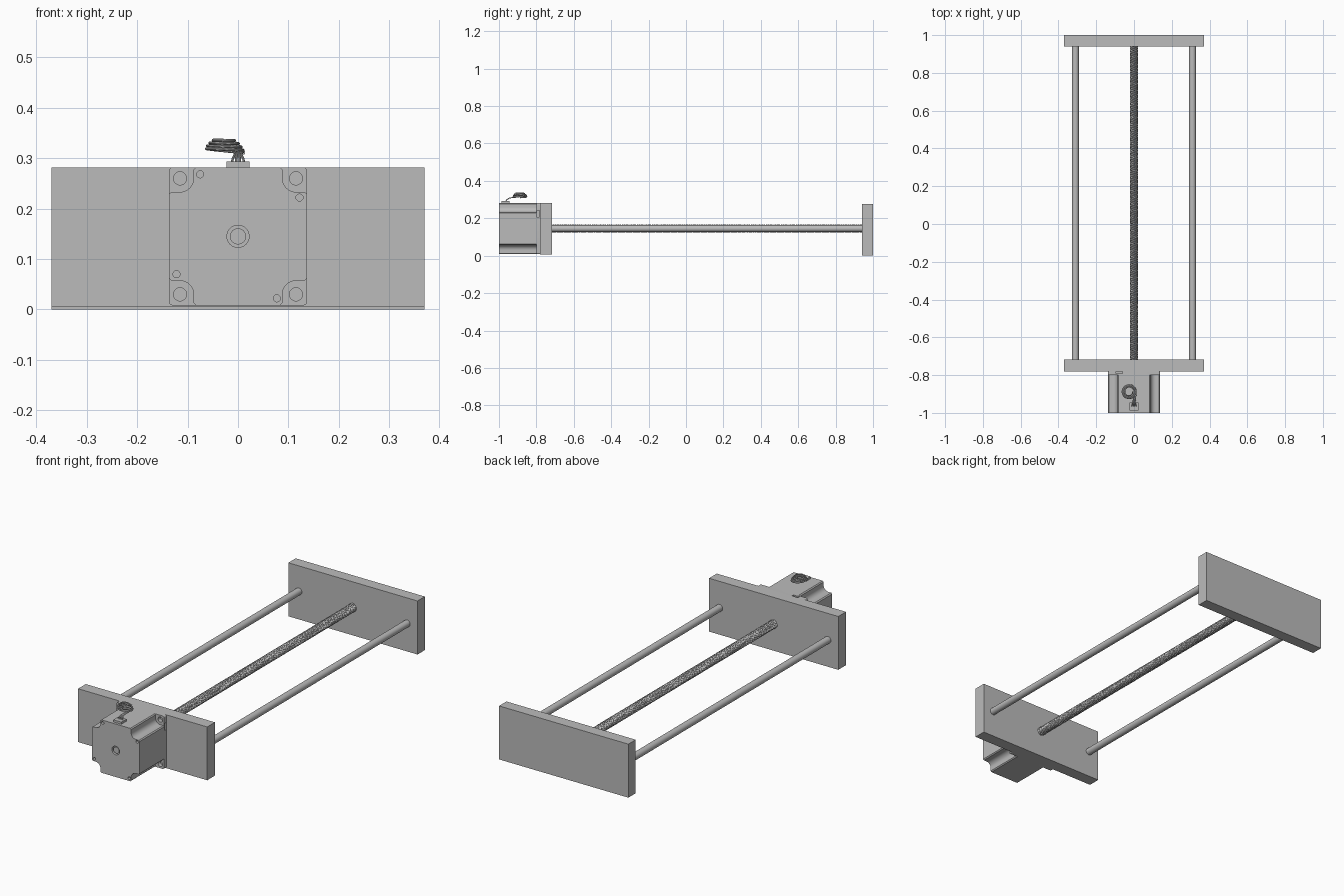
import bpy, bmesh
from math import sin, cos, pi, radians
from mathutils import Matrix, Vector

if "Cube" in bpy.data.objects:
    bpy.data.objects.remove(bpy.data.objects["Cube"])

grey = bpy.data.materials.new("plain grey")
grey.use_nodes = True
grey.diffuse_color = (0.5, 0.5, 0.5, 1)
grey.node_tree.nodes["Principled BSDF"].inputs["Base Color"].default_value = (0.5, 0.5, 0.5, 1)

AXIS_Z = 0.145      # height of motor shaft, screw and rods
PLATE_FRONT, PLATE_BACK = -0.717, 0.94


def finish(obj, smooth=True):
    bpy.ops.object.select_all(action='DESELECT')
    obj.select_set(True)
    bpy.context.view_layer.objects.active = obj
    if smooth:
        bpy.ops.object.shade_smooth_by_angle(angle=radians(35))
    return obj


def from_bmesh(name, bm, smooth=True):
    bmesh.ops.recalc_face_normals(bm, faces=bm.faces)
    mesh = bpy.data.meshes.new(name)
    bm.to_mesh(mesh)
    bm.free()
    mesh.materials.append(grey)
    obj = bpy.data.objects.new(name, mesh)
    bpy.context.collection.objects.link(obj)
    return finish(obj, smooth)


def box(name, low, high):
    low, high = Vector(low), Vector(high)
    bm = bmesh.new()
    bmesh.ops.create_cube(bm, size=1)
    bmesh.ops.scale(bm, vec=high - low, verts=bm.verts)
    bmesh.ops.translate(bm, vec=(low + high) / 2, verts=bm.verts)
    return from_bmesh(name, bm, False)


def cylinder(name, x, z, radius, y0, y1, sides=32):
    bm = bmesh.new()
    place = Matrix.Translation((x, (y0 + y1) / 2, z)) @ Matrix.Rotation(pi / 2, 4, 'X')
    bmesh.ops.create_cone(bm, cap_ends=True, segments=sides, radius1=radius,
                          radius2=radius, depth=y1 - y0, matrix=place)
    return from_bmesh(name, bm)


def extrude_outline(name, outline, y0, y1):
    bm = bmesh.new()
    face = bm.faces.new([bm.verts.new((x, y0, z + AXIS_Z)) for x, z in outline])
    new = bmesh.ops.extrude_face_region(bm, geom=[face])["geom"]
    bmesh.ops.translate(bm, vec=(0, y1 - y0, 0),
                        verts=[v for v in new if isinstance(v, bmesh.types.BMVert)])
    return from_bmesh(name, bm)


def four_corners(quarter):
    points, out = list(quarter), []
    for _ in range(4):
        out += points
        points = [(-z, x) for x, z in points]
    return out


def arc(cx, cz, radius, start, end, steps=8):
    angles = [radians(start + (end - start) * i / steps) for i in range(steps + 1)]
    return [(cx + radius * cos(a), cz + radius * sin(a)) for a in angles]


def cut(target, cutters):
    for cutter in cutters:
        mod = target.modifiers.new("cut", 'BOOLEAN')
        mod.object, mod.solver = cutter, 'EXACT'
        cutter.hide_render = True
        bpy.context.view_layer.objects.active = target
        bpy.ops.object.modifier_apply(modifier=mod.name)
        bpy.data.objects.remove(cutter)
    finish(target)


def tube(name, points, radius):
    curve = bpy.data.curves.new(name, 'CURVE')
    curve.dimensions = '3D'
    curve.bevel_depth, curve.bevel_resolution = radius, 2
    curve.use_fill_caps = True
    spline = curve.splines.new('POLY')
    spline.points.add(len(points) - 1)
    for p, co in zip(spline.points, points):
        p.co = (*co, 1)
    curve.materials.append(grey)
    obj = bpy.data.objects.new(name, curve)
    bpy.context.collection.objects.link(obj)
    finish(obj, False)
    bpy.ops.object.convert(target='MESH')
    return finish(bpy.context.object)


# End plates
box("motor_plate", (-0.37, -0.78, 0.006), (0.37, PLATE_FRONT, 0.282))
box("end_plate", (-0.37, PLATE_BACK, 0), (0.37, 1, 0.277))

# Guide rods
for side, x in (("right", -0.31), ("left", 0.31)):
    cylinder(side + "_guide_rod", x, AXIS_Z, 0.018, PLATE_FRONT, PLATE_BACK)

# Four-start lead screw: a toothed section swept along a twist
STARTS, PER_TOOTH, LEAD, STEPS = 4, 6, 0.04, 14
tooth = [0.022, 0.022, 0.022, 0.0185, 0.0185, 0.0185]
count = STARTS * PER_TOOTH
rings = int((PLATE_BACK - PLATE_FRONT) / LEAD * STEPS)
bm = bmesh.new()
previous = None
for k in range(rings + 1):
    y = PLATE_FRONT + (PLATE_BACK - PLATE_FRONT) * k / rings
    twist = 2 * pi * (y - PLATE_FRONT) / LEAD
    # Counter-rotate the vertices so that the mesh columns stay straight
    ring = []
    for i in range(count):
        a = 2 * pi * i / count
        phase = ((a - twist) / (2 * pi) * STARTS) % 1
        r = tooth[int(phase * PER_TOOTH + 1e-6) % PER_TOOTH]
        ring.append(bm.verts.new((r * cos(a), y, AXIS_Z + r * sin(a))))
    if previous:
        for i in range(count):
            j = (i + 1) % count
            bm.faces.new((previous[i], previous[j], ring[j], ring[i]))
    else:
        bm.faces.new(ring)
    previous = ring
bm.faces.new(previous)
from_bmesh("lead_screw", bm, False)

# Motor body with scooped corners, screw holes and a shaft recess
HALF, EDGE, HOLE = 0.137, 0.088, 0.115
quarter = ([(HALF, EDGE + 0.005), (HALF - 0.005, EDGE)][::1]
           + arc(HOLE, HOLE, HOLE - EDGE, -90, -180)
           + [(EDGE, HALF - 0.005), (EDGE - 0.005, HALF)])
quarter[0] = (HALF, EDGE - 0.005)
body = extrude_outline("motor_body", four_corners(quarter), -1, -0.8)
screws = [(-0.075, 0.123), (0.122, 0.077), (-0.122, -0.075), (0.077, -0.123)]
cut(body, [cylinder("screw_cutter", x, AXIS_Z + z, 0.007, -1.05, -0.97, 20) for x, z in screws]
    + [cylinder("recess_cutter", 0, AXIS_Z, 0.022, -1.05, -0.985)])
cylinder("motor_shaft", 0, AXIS_Z, 0.016, -0.996, -0.98)

# Square mounting flange with bolt holes and nut slots
flange = extrude_outline("motor_flange",
                         four_corners(arc(HALF - 0.008, HALF - 0.008, 0.008, 0, 90, 5)), -0.8, -0.78)
cut(flange, [cylinder("bolt_cutter", sx * HOLE, AXIS_Z + sz * HOLE, 0.013, -0.85, -0.77)
             for sx in (-1, 1) for sz in (-1, 1)]
    + [box("top_slot_cutter", (-0.095, -0.792, 0.255), (-0.06, -0.77, 0.3)),
       box("side_slot_cutter", (0.11, -0.798, 0.207), (0.15, -0.784, 0.243))])

# Wire socket, four leads and the coiled cable
box("wire_socket", (-0.023, -0.987, 0.278), (0.023, -0.945, 0.293))
for i in range(4):
    x = -0.012 + 0.008 * i
    tube(f"lead_wire_{i + 1}", [(x, -0.965, 0.288), (x * 0.9, -0.96, 0.298), (x * 0.5, -0.945, 0.308),
                                (x * 0.4 + 0.004, -0.92, 0.312), (0.011, -0.89, 0.313)], 0.0025)
TURNS, STEP = 4, 28
coil = []
for k in range(TURNS * STEP + 1):
    t, a = k / (TURNS * STEP), 2 * pi * k / STEP
    r = 0.037 - 0.018 * t * t
    coil.append((-0.026 + r * cos(a), -0.888 + r * sin(a), 0.313 + 0.024 * t - 0.08 * r * cos(a)))
tube("coiled_cable", coil, 0.003)
